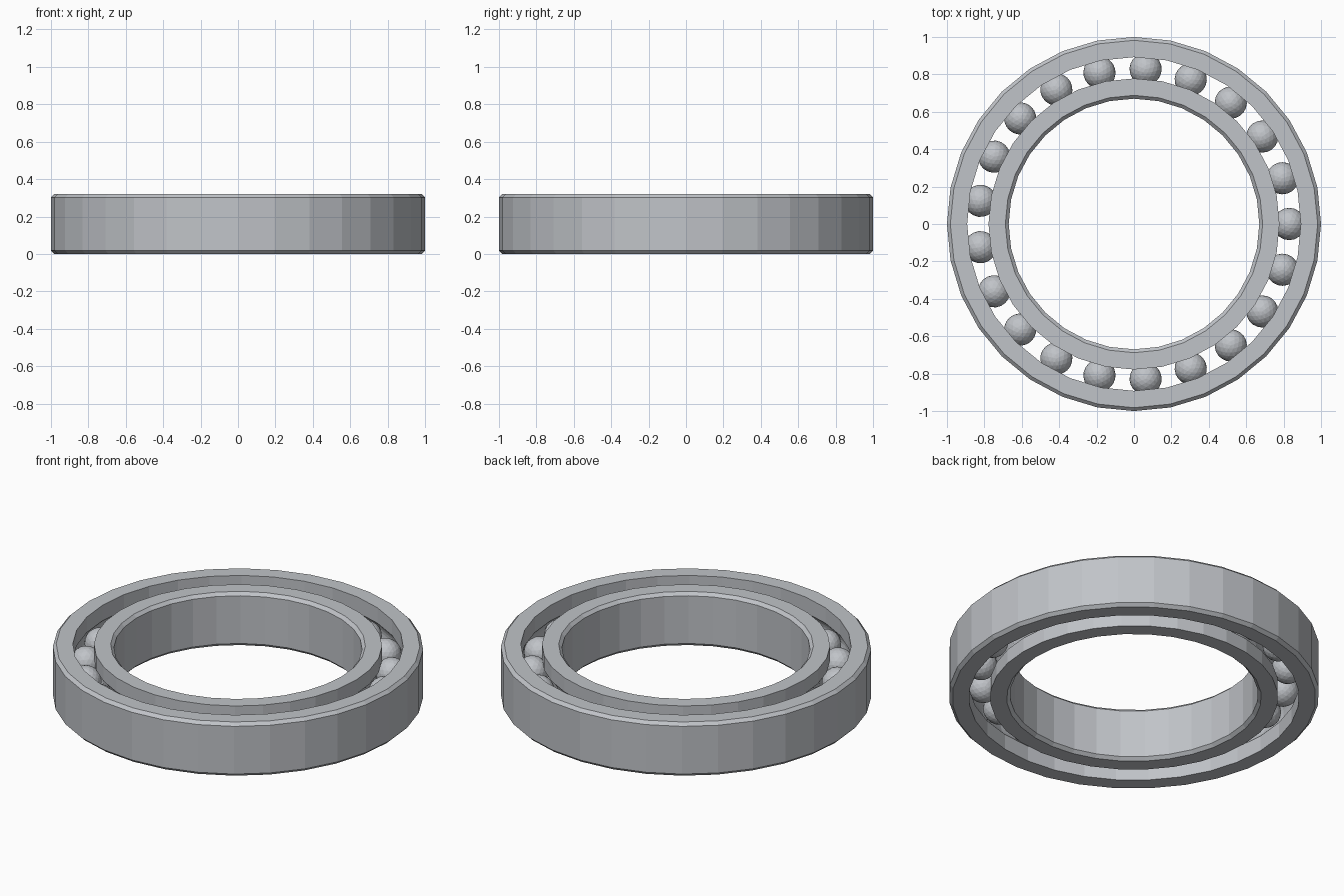
import bpy, bmesh, math
from mathutils import Matrix

if "Cube" in bpy.data.objects:
    bpy.data.objects.remove(bpy.data.objects["Cube"])

HEIGHT, MID = 0.32, 0.16
CHAMFER = 0.018
SIDES, BALLS = 32, 21
PITCH, BALL_R, GROOVE_R = 0.83, 0.086, 0.092

steel = bpy.data.materials.new("brushed steel")
steel.use_nodes = True
colour = (0.53, 0.55, 0.58, 1)
steel.diffuse_color = colour
steel.node_tree.nodes["Principled BSDF"].inputs["Base Color"].default_value = colour


def add_object(name, bm):
    bmesh.ops.recalc_face_normals(bm, faces=bm.faces)
    mesh = bpy.data.meshes.new(name)
    bm.to_mesh(mesh)
    bm.free()
    mesh.materials.append(steel)
    obj = bpy.data.objects.new(name, mesh)
    bpy.context.collection.objects.link(obj)
    return obj


def race_ring(name, plain_r, race_r):
    """Spin a chamfered section with a round ball groove on its race side."""
    inward = 1 if race_r > plain_r else -1
    half = math.acos(abs(PITCH - race_r) / GROOVE_R)
    groove = []
    for i in range(9):
        a = half * (1 - i / 4)
        groove.append((PITCH - inward * GROOVE_R * math.cos(a), MID + GROOVE_R * math.sin(a)))
    chamfer_r = plain_r + inward * CHAMFER
    profile = [(plain_r, CHAMFER), (plain_r, HEIGHT - CHAMFER), (chamfer_r, HEIGHT),
               (race_r, HEIGHT), *groove, (race_r, 0), (chamfer_r, 0)]
    bm = bmesh.new()
    rings = []
    for s in range(SIDES):
        a = math.tau * s / SIDES
        rings.append([bm.verts.new((r * math.cos(a), r * math.sin(a), z)) for r, z in profile])
    n = len(profile)
    for s in range(SIDES):
        here, there = rings[s], rings[(s + 1) % SIDES]
        for i in range(n):
            j = (i + 1) % n
            bm.faces.new((here[i], there[i], there[j], here[j]))
    return add_object(name, bm)


# Outer and inner races
race_ring("outer_ring", 1.0, 0.892)
race_ring("inner_ring", 0.67, 0.778)

# Balls spaced evenly between the races
bm = bmesh.new()
for i in range(BALLS):
    place = Matrix.Rotation(math.tau * i / BALLS, 4, "Z") @ Matrix.Translation((PITCH, 0, MID))
    bmesh.ops.create_icosphere(bm, subdivisions=3, radius=BALL_R, matrix=place)
add_object("bearing_balls", bm)
